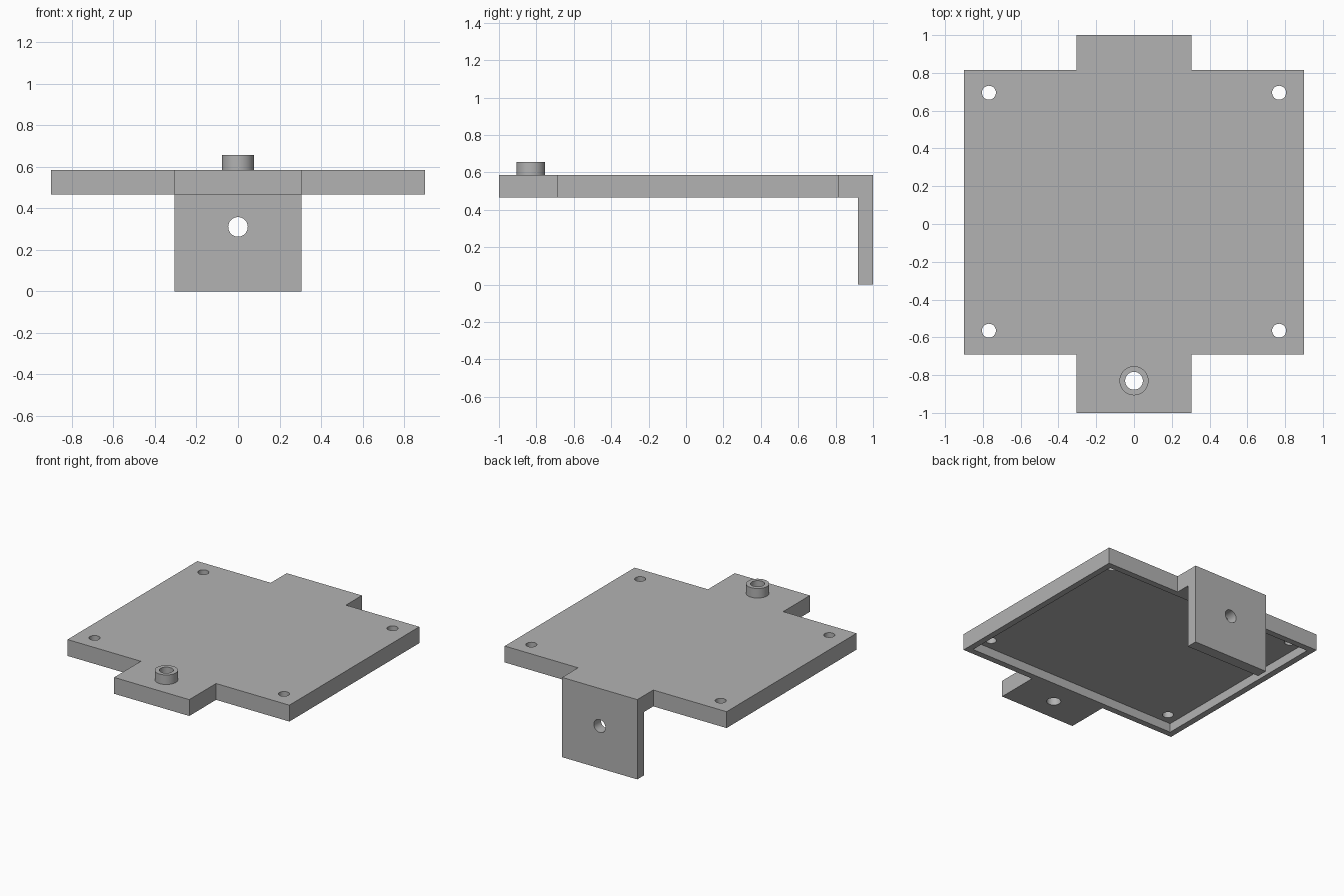
import bpy
import bmesh
from mathutils import Matrix

old = bpy.data.objects.get("Cube")
if old:
    bpy.data.objects.remove(old, do_unlink=True)

grey = bpy.data.materials.new("plain grey")
grey.use_nodes = True
colour = (0.45, 0.45, 0.45, 1)
grey.diffuse_color = colour
grey.node_tree.nodes["Principled BSDF"].inputs["Base Color"].default_value = colour

BOTTOM, TOP = 0.465, 0.585
HALF_W, FRONT, BACK = 0.9, -0.69, 0.815
TAB = 0.305


def make_object(name, bm):
    mesh = bpy.data.meshes.new(name)
    bmesh.ops.recalc_face_normals(bm, faces=bm.faces)
    bm.to_mesh(mesh)
    bm.free()
    mesh.materials.append(grey)
    obj = bpy.data.objects.new(name, mesh)
    bpy.context.collection.objects.link(obj)
    return obj


def prism(name, outline, z0, z1):
    bm = bmesh.new()
    face = bm.faces.new([bm.verts.new((x, y, z0)) for x, y in outline])
    result = bmesh.ops.extrude_face_region(bm, geom=[face])
    verts = [v for v in result["geom"] if isinstance(v, bmesh.types.BMVert)]
    bmesh.ops.translate(bm, verts=verts, vec=(0, 0, z1 - z0))
    return make_object(name, bm)


def box(name, x, y0, y1, z0, z1):
    return prism(name, [(-x, y0), (x, y0), (x, y1), (-x, y1)], z0, z1)


def cylinder(name, centre, radius, length, axis="Z"):
    bm = bmesh.new()
    turn = Matrix.Rotation(1.5707963, 4, "X") if axis == "Y" else Matrix()
    bmesh.ops.create_cone(bm, cap_ends=True, segments=48, radius1=radius,
                          radius2=radius, depth=length,
                          matrix=Matrix.Translation(centre) @ turn)
    return make_object(name, bm)


def combine(target, tool, operation):
    # Apply a boolean and discard the tool
    tool.hide_render = True
    mod = target.modifiers.new("boolean", "BOOLEAN")
    mod.operation, mod.solver, mod.object = operation, "EXACT", tool
    bpy.context.view_layer.objects.active = target
    bpy.ops.object.modifier_apply(modifier=mod.name)
    bpy.data.objects.remove(tool, do_unlink=True)


# Cross-shaped plate with front and back tabs
half = [(TAB, -1), (TAB, FRONT), (HALF_W, FRONT),
        (HALF_W, BACK), (TAB, BACK), (TAB, 1)]
plate = prism("mounting_plate", half + [(-x, y) for x, y in reversed(half)], BOTTOM, TOP)

# Shallow recess underneath, leaving a thin rim
rim = 0.045
combine(plate, box("recess_cutter", HALF_W - rim, FRONT + rim, BACK - rim,
                   BOTTOM - 0.1, BOTTOM + 0.065), "DIFFERENCE")

# Hanging flap at the back
combine(plate, box("back_flap", TAB, 0.92, 1, 0, TOP), "UNION")

# Raised collar on the front tab
combine(plate, cylinder("collar", (0, -0.83, 0.605), 0.077, 0.1), "UNION")

# Corner holes, collar bore and flap hole
for x in (-0.768, 0.768):
    for y in (-0.565, 0.695):
        combine(plate, cylinder("corner_hole", (x, y, 0.52), 0.037, 0.4), "DIFFERENCE")
combine(plate, cylinder("collar_bore", (0, -0.83, 0.55), 0.047, 0.5), "DIFFERENCE")
combine(plate, cylinder("flap_hole", (0, 0.96, 0.31), 0.047, 0.4, "Y"), "DIFFERENCE")

bpy.ops.object.select_all(action="DESELECT")
plate.select_set(True)
bpy.context.view_layer.objects.active = plate
bpy.ops.object.shade_smooth_by_angle()
